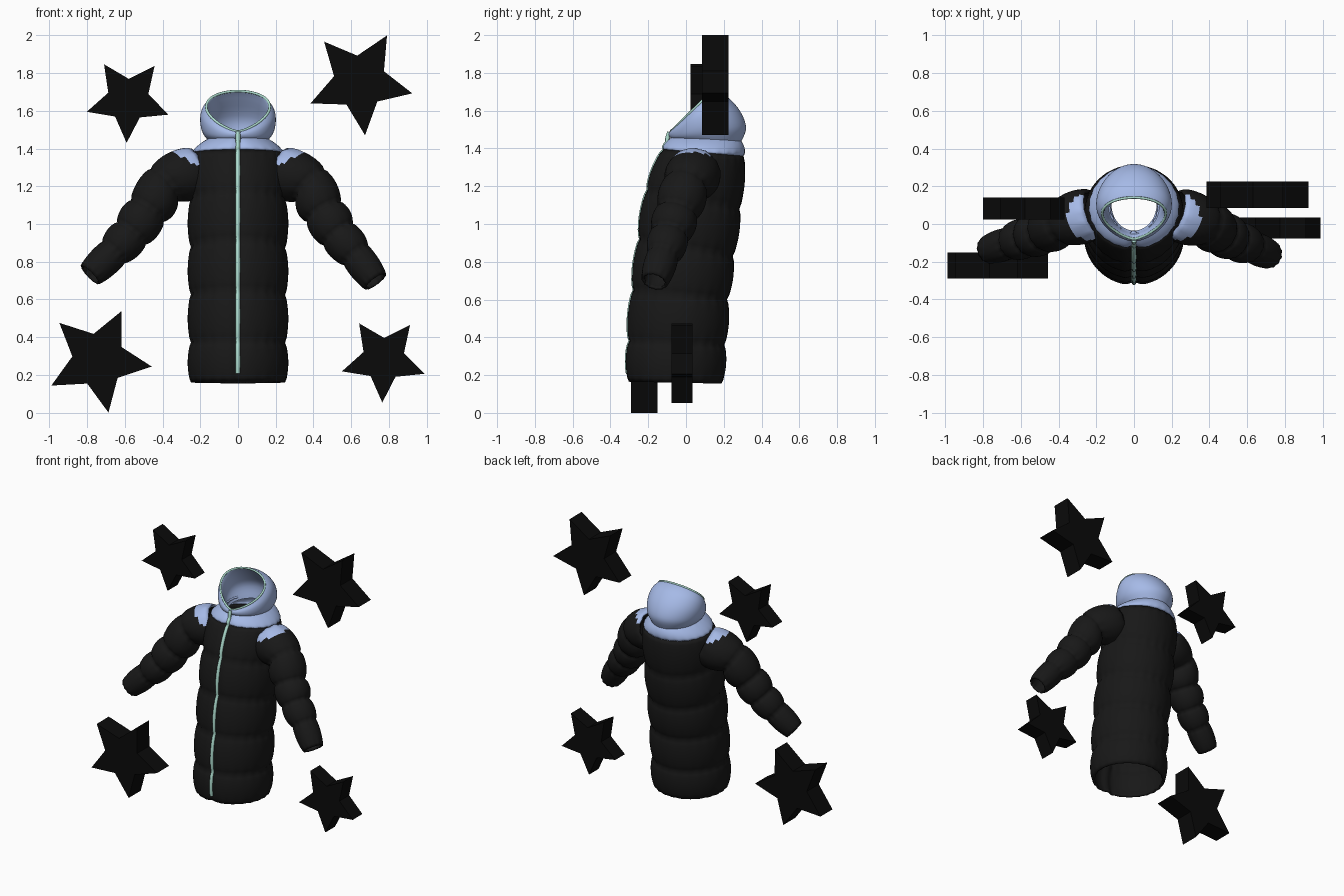
import bpy, bmesh, math
from mathutils import Vector

if "Cube" in bpy.data.objects:
    bpy.data.objects.remove(bpy.data.objects["Cube"])


def material(name, rgb):
    m = bpy.data.materials.new(name)
    m.diffuse_color = (*rgb, 1)
    m.use_nodes = True
    m.node_tree.nodes["Principled BSDF"].inputs["Base Color"].default_value = m.diffuse_color
    return m


BLACK = material("black_fabric", (0.009, 0.009, 0.009))
INK = material("star_black", (0.003, 0.003, 0.003))
BLUE = material("blue_fabric", (0.38, 0.49, 0.80))
TEAL = material("teal_trim", (0.42, 0.72, 0.62))


def lerp(a, b, t):
    return [p + (q - p) * t for p, q in zip(a, b)]


def puff(s):
    return abs(math.sin(math.pi * s)) ** 0.6


def skin(name, rings, mats, thickness=0, pick=None):
    """Join closed rings into an open smooth tube, optionally with thickness."""
    n = len(rings[0])
    faces = [(i * n + j, i * n + (j + 1) % n, (i + 1) * n + (j + 1) % n, (i + 1) * n + j)
             for i in range(len(rings) - 1) for j in range(n)]
    me = bpy.data.meshes.new(name)
    me.from_pydata([p for r in rings for p in r], [], faces)
    for m in mats:
        me.materials.append(m)
    for p in me.polygons:
        p.use_smooth = True
        if pick:
            p.material_index = pick(p.center)
    ob = bpy.data.objects.new(name, me)
    bpy.context.collection.objects.link(ob)
    if thickness:
        mod = ob.modifiers.new("shell", 'SOLIDIFY')
        mod.thickness = thickness
        mod.offset = -1
    return ob


def cord(name, pts, radius, mat, closed=False):
    cu = bpy.data.curves.new(name, 'CURVE')
    cu.dimensions = '3D'
    cu.bevel_depth = radius
    cu.bevel_resolution = 2
    cu.use_fill_caps = True
    sp = cu.splines.new('POLY')
    sp.points.add(len(pts) - 1)
    for q, p in zip(sp.points, pts):
        q.co = (*p, 1)
    sp.use_cyclic_u = closed
    cu.materials.append(mat)
    ob = bpy.data.objects.new(name, cu)
    bpy.context.collection.objects.link(ob)


def ring_point(row, a, out=0.0):
    """Tilted oval ring: front z, front y, back z, back y, half width, point sharpness."""
    zf, yf, zb, yb, w, k = row
    f = ((1 - math.cos(a)) / 2) ** k
    return Vector(((w + out) * math.sin(a),
                   yf + (yb - yf) * f - out * math.cos(a),
                   zf + (zb - zf) * f))


# Quilted body and shoulder yoke: one row per stitched seam
SEAMS = [(0.165, -0.305, 0.155, 0.185, 0.247, 1), (0.38, -0.305, 0.36, 0.20, 0.247, 1),
         (0.65, -0.283, 0.60, 0.215, 0.247, 1), (0.92, -0.25, 0.83, 0.245, 0.247, 1),
         (1.18, -0.21, 1.08, 0.28, 0.247, 1), (1.395, -0.125, 1.36, 0.302, 0.238, 1),
         (1.47, -0.055, 1.46, 0.27, 0.13, 1)]
COLS, STEPS = 96, 10


def body_point(row, s, a, size):
    dent = 0.016 * math.exp(-(math.sin(a) / 0.11) ** 2) if math.cos(a) > 0 else 0
    pleat = 0.003 * math.sin(24 * a) * (1 - puff(s))
    return ring_point(row, a, size * puff(s) + pleat - dent)


def body_rings(first, last, size):
    rings = []
    for i in range(first, last):
        for k in range(STEPS + (i == last - 1)):
            s = k / STEPS
            row = lerp(SEAMS[i], SEAMS[i + 1], s)
            rings.append([body_point(row, s, 2 * math.pi * j / COLS, size) for j in range(COLS)])
    return rings


quilted = body_rings(0, 5, 0.02)
yoke = body_rings(5, 6, 0.022)
skin("quilted_body", quilted, [BLACK], 0.015)
skin("shoulder_yoke", yoke, [BLUE], 0.012)

# Hood: outside up to the rim, then the lining back down
HOOD = [(1.435, -0.045, 1.43, 0.29, 0.15, 1), (1.45, -0.075, 1.51, 0.318, 0.185, 1),
        (1.465, -0.09, 1.60, 0.285, 0.20, 0.9), (1.48, -0.092, 1.675, 0.215, 0.195, 0.8),
        (1.49, -0.08, 1.705, 0.14, 0.168, 0.7), (1.475, -0.06, 1.67, 0.165, 0.155, 0.75),
        (1.45, -0.045, 1.55, 0.25, 0.15, 0.9), (1.43, -0.035, 1.44, 0.25, 0.12, 1)]


def catmull(rows, steps):
    out = []
    for i in range(len(rows) - 1):
        p = [rows[max(0, min(len(rows) - 1, i + d))] for d in (-1, 0, 1, 2)]
        for k in range(steps):
            t = k / steps
            out.append([0.5 * (2 * b + (c - a) * t + (2 * a - 5 * b + 4 * c - d) * t * t
                               + (3 * b - a - 3 * c + d) * t ** 3) for a, b, c, d in zip(*p)])
    return out + [list(rows[-1])]


angles = [2 * math.pi * j / 64 for j in range(64)]
skin("hood", [[ring_point(r, a) for a in angles] for r in catmull(HOOD, 5)], [BLUE])
cord("hood_trim", [ring_point(HOOD[4], a) for a in angles], 0.007, TEAL, True)

# Front zip follows the centre front of the body
zip_pts = [r[0] + Vector((0, -0.003, 0)) for r in quilted[2:] + yoke[1:6]]
cord("front_zip", zip_pts + [Vector((0, -0.098, 1.455)), Vector((0, -0.088, 1.487))], 0.012, TEAL)


# Sleeves: centre and radius at each seam, puffed between
def sleeve(name, seams):
    n, rings = 48, []
    tang = []
    for i in range(len(seams)):
        a, b = seams[max(0, i - 1)], seams[min(len(seams) - 1, i + 1)]
        tang.append(Vector(b[:3]) - Vector(a[:3]))
    for i in range(len(seams) - 1):
        swell = (0.03, 0.026, 0.024, 0.02, 0.012)[i]
        for k in range(STEPS + (i == len(seams) - 2)):
            s = k / STEPS
            x, y, z, r = lerp(seams[i], seams[i + 1], s)
            d = tang[i].lerp(tang[i + 1], s).normalized()
            u = Vector((0, 1, 0)).cross(d).normalized()
            v = d.cross(u)
            ring = []
            for j in range(n):
                a = 2 * math.pi * j / n
                q = r + swell * puff(s) + 0.003 * math.sin(12 * a) * (1 - puff(s))
                ring.append(Vector((x, y, z)) + u * q * math.cos(a) + v * q * math.sin(a))
            rings.append(ring)
    skin(name, rings, [BLACK, BLUE], 0.012,
         lambda c: int(c.z > 1.33 + 0.5 * (abs(c.x) - 0.25)))


sleeve("sleeve_right", [(0.21, 0.06, 1.29, 0.122), (0.385, 0.0, 1.205, 0.108), (0.455, -0.045, 1.065, 0.10),
                        (0.53, -0.085, 0.945, 0.093), (0.625, -0.12, 0.835, 0.08), (0.73, -0.168, 0.695, 0.067)])
sleeve("sleeve_left", [(-0.21, 0.06, 1.29, 0.122), (-0.39, 0.005, 1.21, 0.108), (-0.48, -0.04, 1.07, 0.10),
                       (-0.565, -0.07, 0.95, 0.093), (-0.66, -0.10, 0.85, 0.08), (-0.785, -0.14, 0.73, 0.067)])


# Flat-sided star blocks
def star(name, x, z, y0, y1, radius, angle):
    bm = bmesh.new()
    vs = []
    for i in range(10):
        a = math.radians(angle + 36 * i)
        r = radius * (0.49 if i % 2 else 1)
        vs.append(bm.verts.new((x + r * math.cos(a), y0, z + r * math.sin(a))))
    f = bm.faces.new(vs)
    ext = bmesh.ops.extrude_face_region(bm, geom=[f])
    bmesh.ops.translate(bm, vec=(0, y1 - y0, 0),
                        verts=[g for g in ext["geom"] if isinstance(g, bmesh.types.BMVert)])
    if len(bm.faces) < 12:
        bm.faces.new(vs)
    bmesh.ops.recalc_face_normals(bm, faces=bm.faces)
    me = bpy.data.meshes.new(name)
    bm.to_mesh(me)
    bm.free()
    me.materials.append(INK)
    bpy.context.collection.objects.link(bpy.data.objects.new(name, me))


star("star_upper_left", -0.583, 1.658, 0.025, 0.14, 0.228, 268)
star("star_upper_right", 0.646, 1.754, 0.085, 0.225, 0.285, 59.6)
star("star_lower_left", -0.74, 0.28, -0.29, -0.15, 0.285, 64.7)
star("star_lower_right", 0.772, 0.283, -0.077, 0.035, 0.23, 268.3)
